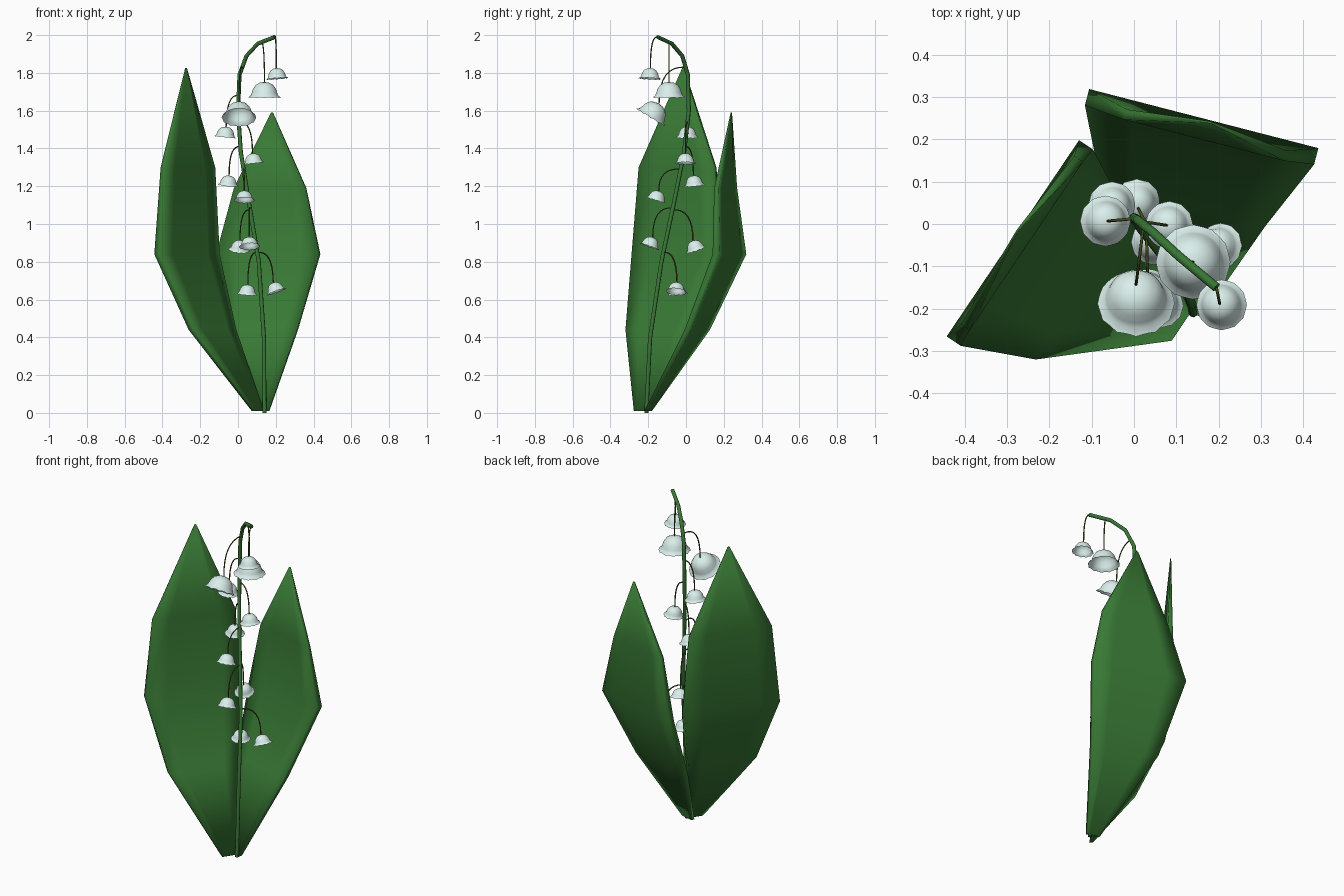
import bpy, bmesh, math
from mathutils import Vector

if "Cube" in bpy.data.objects:
    bpy.data.objects.remove(bpy.data.objects["Cube"])


def material(name, rgb):
    m = bpy.data.materials.new(name)
    m.diffuse_color = (*rgb, 1)
    m.use_nodes = True
    m.node_tree.nodes["Principled BSDF"].inputs["Base Color"].default_value = m.diffuse_color
    return m


LEAF = material("leaf_green", (0.04, 0.19, 0.035))
STEM = material("stem_green", (0.04, 0.18, 0.035))
STALK = material("stalk_olive", (0.08, 0.10, 0.015))
WHITE = material("petal_white", (0.70, 0.86, 0.83))


def finish(bm, name, mat):
    bmesh.ops.recalc_face_normals(bm, faces=bm.faces)
    mesh = bpy.data.meshes.new(name)
    bm.to_mesh(mesh)
    bm.free()
    mesh.materials.append(mat)
    mesh.shade_smooth()
    ob = bpy.data.objects.new(name, mesh)
    bpy.context.collection.objects.link(ob)
    return ob


def tube(name, points, radius, mat, res=2):
    cu = bpy.data.curves.new(name, 'CURVE')
    cu.dimensions = '3D'
    cu.bevel_depth = radius
    cu.bevel_resolution = res
    cu.use_fill_caps = True
    sp = cu.splines.new('POLY')
    sp.points.add(len(points) - 1)
    for p, co in zip(sp.points, points):
        p.co = (*co, 1)
    cu.materials.append(mat)
    ob = bpy.data.objects.new(name, cu)
    bpy.context.collection.objects.link(ob)


def leaf(name, across, rows):
    """rows: centre x, y, z, half width, thickness"""
    u = Vector((*across, 0)).normalized()
    n = Vector((-u.y, u.x, 0))
    cols = (-1, -0.6, 0, 0.6, 1)
    section = [(c, -0.5) for c in cols] + [(c, 0.5) for c in reversed(cols)]
    bm = bmesh.new()
    rings = [[bm.verts.new(Vector((x, y, z)) + u * a * w + n * b * t)
              for a, b in section] for x, y, z, w, t in rows]
    k = len(section)
    for lo, hi in zip(rings, rings[1:]):
        for i in range(k):
            j = (i + 1) % k
            bm.faces.new((lo[i], lo[j], hi[j], hi[i]))
    bm.faces.new(rings[0])
    bm.faces.new(rings[-1])
    finish(bm, name, LEAF)


# leaves
leaf("tall_leaf", (0.56, 0.83), [
    (0.105, -0.235, 0.01, 0.043, 0.02), (-0.135, -0.145, 0.44, 0.20, 0.035),
    (-0.27, -0.045, 0.84, 0.28, 0.04), (-0.265, -0.045, 1.30, 0.24, 0.025),
    (-0.275, -0.015, 1.825, 0.005, 0.005)])
leaf("short_leaf", (0.97, -0.25), [
    (0.125, -0.20, 0.01, 0.04, 0.02), (0.12, 0.06, 0.44, 0.20, 0.035),
    (0.16, 0.23, 0.84, 0.28, 0.04), (0.17, 0.21, 1.19, 0.195, 0.025),
    (0.18, 0.24, 1.59, 0.005, 0.005)])

# stem
stem_pts = [Vector(p) for p in [
    (0.14, -0.21, 0), (0.137, -0.19, 0.4), (0.11, -0.13, 0.8),
    (0.055, -0.06, 1.13), (0.015, -0.01, 1.38), (0, 0.015, 1.6),
    (0.008, 0.01, 1.79), (0.045, -0.02, 1.89), (0.105, -0.075, 1.955),
    (0.195, -0.15, 1.99)]]
tube("stem", stem_pts, 0.011, STEM)


def on_stem(z):
    for a, b in zip(stem_pts, stem_pts[1:]):
        if a.z <= z <= b.z:
            return a.lerp(b, (z - a.z) / (b.z - a.z))
    return stem_pts[-1]


# bell profile: radius and drop from the top, for a unit bell
PROFILE = [(0.28, 0.04), (0.53, 0.18), (0.70, 0.42), (0.78, 0.68),
           (0.84, 0.82), (1.0, 0.95)]


def bell(name, mid, radius, axis):
    d = Vector(axis).normalized()
    top = Vector(mid) - d * radius * 0.48
    rot = Vector((0, 0, -1)).rotation_difference(d)
    bm = bmesh.new()
    seg = 36
    rings = []
    for k, (r, h) in enumerate(PROFILE):
        lip = 0.03 if k == len(PROFILE) - 1 else 0
        ring = []
        for i in range(seg):
            a = math.tau * i / seg
            wave = lip * math.cos(12 * a)
            co = Vector(((r + wave * 0.5) * math.cos(a),
                         (r + wave * 0.5) * math.sin(a), -h - wave))
            ring.append(bm.verts.new(top + rot @ (co * radius)))
        rings.append(ring)
    apex = bm.verts.new(top)
    for i in range(seg):
        j = (i + 1) % seg
        bm.faces.new((apex, rings[0][i], rings[0][j]))
        for lo, hi in zip(rings, rings[1:]):
            bm.faces.new((lo[i], hi[i], hi[j], lo[j]))
    finish(bm, name, WHITE)
    return top


# flowers: middle, radius, opening direction, height where the stalk leaves the stem
FLOWERS = [
    ((0.205, -0.19, 1.797), 0.059, (0.08, -0.05, -1), 1.99),
    ((0.14, -0.09, 1.71), 0.087, (0, 0, -1), 1.962),
    ((0.005, -0.165, 1.60), 0.09, (0, -0.52, -0.85), 1.83),
    ((-0.065, 0.007, 1.487), 0.059, (-0.1, 0, -1), 1.68),
    ((0.08, -0.003, 1.347), 0.056, (0.12, 0, -1), 1.54),
    ((-0.05, 0.042, 1.23), 0.055, (-0.1, 0.1, -1), 1.41),
    ((0.033, -0.152, 1.15), 0.055, (0, -0.3, -1), 1.29),
    ((0.06, -0.185, 0.905), 0.055, (0.05, -0.35, -1), 1.085),
    ((0.008, 0.045, 0.887), 0.055, (-0.1, 0.33, -1), 1.075),
    ((0.05, -0.045, 0.653), 0.054, (-0.08, 0.1, -1), 0.85),
    ((0.195, -0.05, 0.665), 0.054, (0.36, -0.1, -1), 0.85),
]
for i, (mid, r, axis, z) in enumerate(FLOWERS, 1):
    end = bell(f"bell_{i}", mid, r, axis)
    start = on_stem(z)
    bend = Vector((end.x, end.y, z + 0.01))
    path = [start * (1 - t) ** 2 + bend * 2 * t * (1 - t) + end * t ** 2
            for t in (k / 8 for k in range(9))]
    tube(f"flower_stalk_{i}", path, 0.0035, STALK, 1)
